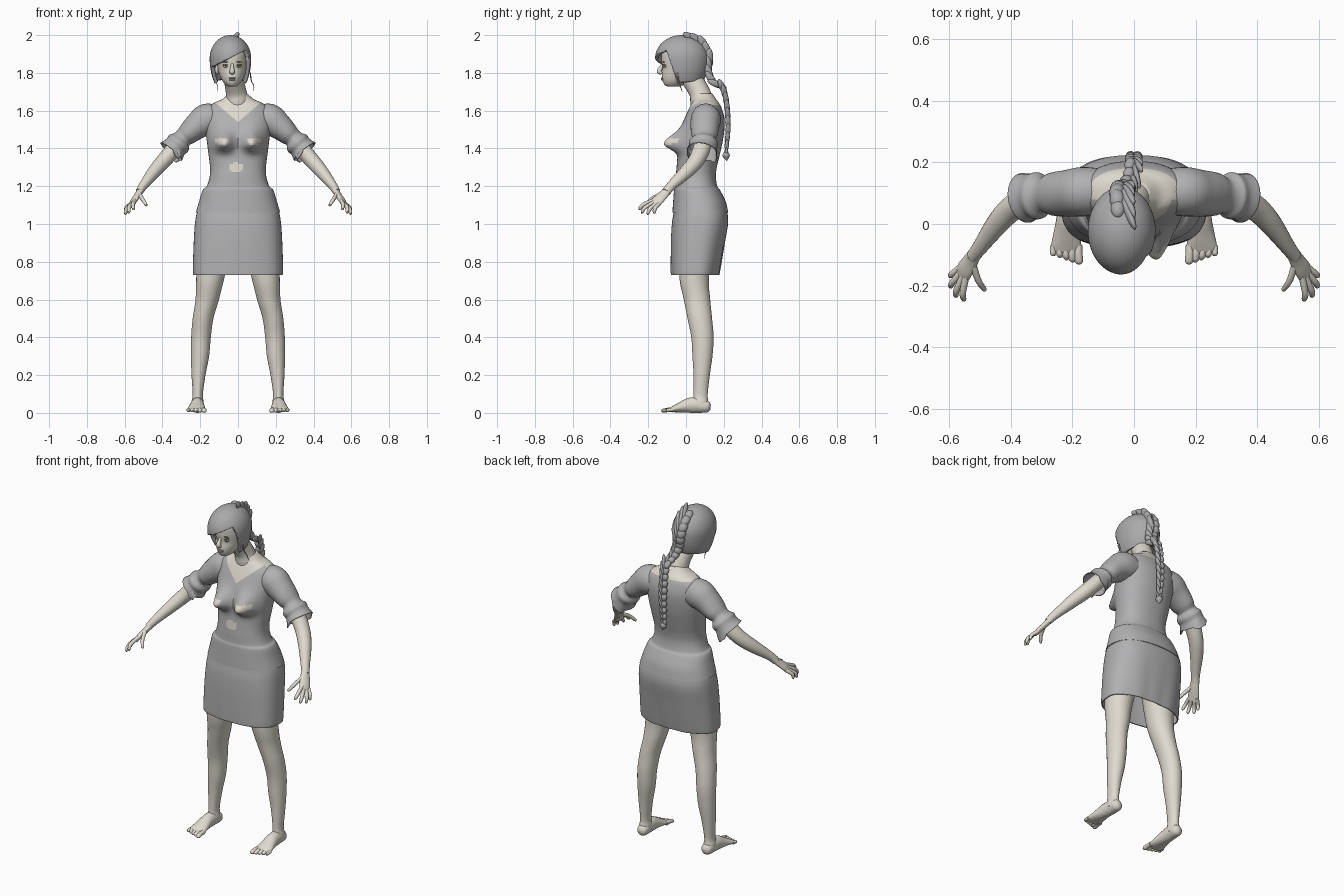
import bpy, bmesh, math
from mathutils import Vector, Matrix

cube = bpy.data.objects.get("Cube")
if cube:
    bpy.data.objects.remove(cube, do_unlink=True)


def material(name, rgb):
    m = bpy.data.materials.new(name)
    m.use_nodes = True
    m.diffuse_color = (*rgb, 1)
    m.node_tree.nodes["Principled BSDF"].inputs["Base Color"].default_value = (*rgb, 1)
    return m


SKIN = material("pale_skin", (0.74, 0.70, 0.62))
CLOTH = material("grey_cloth", (0.44, 0.44, 0.45))
HAIR = material("grey_hair", (0.40, 0.40, 0.41))
DARK = material("dark_features", (0.16, 0.15, 0.14))
LIPS = material("lips", (0.50, 0.42, 0.37))


def finish(name, bm, *mats):
    bmesh.ops.recalc_face_normals(bm, faces=bm.faces)
    for f in bm.faces:
        f.smooth = True
    mesh = bpy.data.meshes.new(name)
    bm.to_mesh(mesh)
    bm.free()
    for m in mats:
        mesh.materials.append(m)
    mesh.set_sharp_from_angle(angle=math.radians(50))
    ob = bpy.data.objects.new(name, mesh)
    bpy.context.collection.objects.link(ob)
    return ob


def spline(rows, steps):
    """Smooth interpolation through rows of numbers."""
    out = []
    for i in range(len(rows) - 1):
        quad = [rows[max(0, i - 1)], rows[i], rows[i + 1], rows[min(len(rows) - 1, i + 2)]]
        for k in range(steps):
            t = k / steps
            out.append([b + (c - a) * t / 2 + (a - 2.5 * b + 2 * c - d / 2) * t * t
                        + (1.5 * (b - c) + (d - a) / 2) * t ** 3 for a, b, c, d in zip(*quad)])
    return out + [list(rows[-1])]


def loft(rings, caps=True):
    bm = bmesh.new()
    rows = [[bm.verts.new(p) for p in ring] for ring in rings]
    n = len(rows[0])
    for a, b in zip(rows, rows[1:]):
        for i in range(n):
            bm.faces.new((a[i], a[(i + 1) % n], b[(i + 1) % n], b[i]))
    if caps:
        bm.faces.new(rows[0])
        bm.faces.new(rows[-1])
    return bm


def body_loft(rows, power=2.0, n=96, steps=6, caps=True):
    """Rows: height, centre x, half width, front y, back y."""
    rings = []
    for z, cx, w, yf, yb in spline(rows, steps):
        ring = []
        for i in range(n):
            a = 2 * math.pi * i / n
            c, s = math.cos(a), math.sin(a)
            x = math.copysign(abs(c) ** (2 / power), c) * w
            y = math.copysign(abs(s) ** (2 / power), s) * (yb - yf) / 2
            ring.append((cx + x, (yf + yb) / 2 + y, z))
        rings.append(ring)
    return loft(rings, caps)


def tube(name, rows, mat, side=(0, 1, 0), sx=1, n=20, steps=5, caps=True):
    """Rows: x, y, z, radius along side, other radius."""
    pts = spline(rows, steps)
    pos = [Vector(p[:3]) for p in pts]
    rings = []
    for i, p in enumerate(pts):
        t = (pos[min(i + 1, len(pos) - 1)] - pos[max(i - 1, 0)]).normalized()
        u = Vector(side)
        u = (u - t * u.dot(t)).normalized()
        v = t.cross(u)
        ring = [pos[i] + u * p[3] * math.cos(k * math.tau / n) + v * p[4] * math.sin(k * math.tau / n)
                for k in range(n)]
        rings.append([(q.x * sx, q.y, q.z) for q in ring])
    return finish(name, loft(rings, caps), mat)


def ball(name, loc, scale, mat, rot=0):
    bm = bmesh.new()
    mtx = Matrix.Translation(loc) @ Matrix.Rotation(rot, 4, 'Y') @ Matrix.Diagonal((*scale, 1))
    bmesh.ops.create_uvsphere(bm, u_segments=20, v_segments=12, radius=1, matrix=mtx)
    return finish(name, bm, mat)


def cut(bm, co, no):
    bmesh.ops.bisect_plane(bm, geom=bm.verts[:] + bm.edges[:] + bm.faces[:], plane_co=co, plane_no=no)


# Shirt with bust, scooped neckline and worn-through patches
bm = body_loft([(1.06, 0, .224, -.072, .224), (1.12, 0, .206, -.068, .21), (1.18, 0, .187, -.063, .18),
                (1.20, 0, .166, -.058, .166), (1.25, 0, .15, -.055, .158), (1.30, 0, .148, -.05, .163),
                (1.36, 0, .155, -.045, .177), (1.43, 0, .164, -.04, .193), (1.50, 0, .172, -.03, .203),
                (1.56, 0, .174, -.008, .203), (1.61, 0, .165, .015, .19), (1.64, 0, .13, .03, .175),
                (1.66, 0, .085, .037, .16), (1.69, 0, .05, .04, .14)], power=2.3)
for v in bm.verts:
    if v.co.y < .05:
        dz = v.co.z - 1.425
        fall = (dz / (.06 if dz > 0 else .04)) ** 2 + ((abs(v.co.x) - .075) / .05) ** 2
        v.co.y -= .085 * math.exp(-fall)
for sx in (1, -1):
    cut(bm, (0, 0, 1.54), (-.85 * sx, 0, 1))
cut(bm, (0, 0, 1.63), (0, 0, 1))
for f in bm.faces:
    x, y, z = f.calc_center_median()
    neckline = z > (1.54 + .85 * abs(x) if y < .08 else 1.63)
    bust = ((abs(x) - .085) / .04) ** 2 + ((z - 1.44) / .02) ** 2 < 1
    belly = ((x + .01) / .04) ** 2 + ((z - 1.30) / .025) ** 2 < 1
    f.material_index = int(neckline or (y < 0 and (bust or belly)))
finish("shirt", bm, CLOTH, SKIN)

# Skirt, hollow from below
bm = body_loft([(.73, 0, .236, -.08, .175), (.76, 0, .238, -.081, .181), (.90, 0, .234, -.08, .205),
                (1.0, 0, .228, -.075, .222), (1.06, 0, .218, -.066, .219), (1.12, 0, .198, -.06, .203)],
               power=2.5, caps=False)
for v in bm.verts:
    a = math.atan2(v.co.y - .05, v.co.x)
    v.co.xy *= 1 + .01 * math.sin(9 * a) * max(0, 1.05 - v.co.z) / .32
skirt = finish("skirt", bm, CLOTH)
mod = skirt.modifiers.new("thickness", 'SOLIDIFY')
mod.thickness = .006

# Limbs, mirrored
for sx, tag in ((1, "left"), (-1, "right")):
    sleeve = tube(tag + "_sleeve", [
        (.11, .105, 1.55, .075, .075), (.165, .105, 1.552, .08, .085), (.215, .1, 1.52, .076, .072),
        (.265, .097, 1.477, .07, .058), (.293, .094, 1.452, .058, .05), (.312, .092, 1.43, .076, .066),
        (.332, .09, 1.408, .074, .064), (.353, .085, 1.383, .082, .074)], CLOTH, sx=sx, n=32, caps=False)
    for v in sleeve.data.vertices:
        if abs(v.co.x) > .31 and v.co.z < 1.39:
            v.co.z -= .012 * (1 + math.sin(v.co.y * 90))
    mod = sleeve.modifiers.new("thickness", 'SOLIDIFY')
    mod.thickness = .004
    tube(tag + "_arm", [(.29, .093, 1.45, .045, .042), (.345, .08, 1.39, .046, .042),
                        (.397, .05, 1.33, .042, .04), (.445, 0, 1.275, .037, .035),
                        (.50, -.075, 1.205, .026, .024), (.523, -.105, 1.17, .024, .02)], SKIN, sx=sx)
    across = (.5, .8, -.3)
    tube(tag + "_palm", [(.515, -.095, 1.183, .022, .018), (.53, -.12, 1.155, .028, .016),
                         (.55, -.15, 1.125, .032, .015), (.562, -.172, 1.102, .03, .011)], SKIN, across, sx)
    fingers = {"index": ((.547, -.185, 1.117), (.553, -.25, 1.078)),
               "middle": ((.558, -.178, 1.107), (.580, -.237, 1.060)),
               "ring": ((.566, -.163, 1.100), (.598, -.205, 1.052)),
               "little": ((.570, -.145, 1.100), (.598, -.170, 1.058)),
               "thumb": ((.522, -.125, 1.160), (.484, -.218, 1.098))}
    for label, (a, b) in fingers.items():
        a, b = Vector(a), Vector(b)
        m = a.lerp(b, .55) + Vector((.006, -.004, .008))
        base = a.lerp(b, -.2)
        tube(f"{tag}_{label}_finger", [(*base, .011, .011), (*m, .0105, .0105),
                                       (*a.lerp(b, .93), .008, .008), (*b, .002, .002)], SKIN, across, sx, n=10)
    legs = [(0, .214, .034, .038, .118), (.06, .214, .032, .037, .118), (.10, .213, .027, .04, .115),
            (.20, .209, .037, .04, .126), (.30, .201, .048, .034, .14), (.40, .196, .052, .028, .146),
            (.50, .185, .055, .008, .138), (.60, .163, .062, -.012, .128), (.72, .146, .075, -.035, .122),
            (.95, .12, .1, -.04, .15)]
    finish(tag + "_leg", body_loft([(z + .03 * (z < .03), sx * x, w, f, b) for z, x, w, f, b in legs], n=32), SKIN)
    tube(tag + "_foot", [(.213, .13, .03, .012, .014), (.213, .115, .032, .03, .03), (.214, .07, .04, .034, .04),
                         (.216, .02, .04, .036, .04), (.218, -.03, .029, .043, .027),
                         (.22, -.07, .019, .049, .016), (.22, -.09, .014, .045, .01)], SKIN, (1, 0, 0), sx)
    for i in range(5):
        x, r = .181 + .0205 * i, .0135 - .001 * i
        tube(f"{tag}_toe_{i + 1}", [(x, -.07, .016, r, r), (x, -.095, .016, r, r * .9),
                                    (x - .002, -.122 + .007 * i, .011, r, r * .8),
                                    (x - .002, -.132 + .007 * i, .01, .003, .003)], SKIN, (1, 0, 0), sx, n=10)

# Neck and head
tube("neck", [(0, .1, 1.6, .075, .07), (-.003, .085, 1.65, .063, .063), (-.01, .07, 1.7, .055, .055),
              (-.022, .035, 1.76, .052, .055), (-.03, 0, 1.8, .05, .05)], SKIN, (1, 0, 0))
CX = -.031
finish("head", body_loft([(1.727, CX, .018, -.095, -.04), (1.735, CX, .032, -.112, -.015),
                          (1.755, CX, .05, -.123, .02), (1.785, CX, .065, -.127, .06), (1.82, CX, .075, -.124, .08),
                          (1.87, CX, .08, -.13, .09), (1.92, CX, .075, -.125, .085),
                          (1.97, CX, .04, -.08, .04)], n=40), SKIN)
tube("nose", [(CX, -.122, 1.85, .007, .005), (CX, -.132, 1.828, .009, .01), (CX, -.142, 1.807, .014, .013),
              (CX, -.127, 1.797, .012, .006)], SKIN, (1, 0, 0), n=12)
ball("upper_lip", (CX, -.126, 1.772), (.022, .007, .004), LIPS)
ball("lower_lip", (CX, -.124, 1.764), (.018, .008, .005), LIPS)
for s, tag in ((1, "left"), (-1, "right")):
    x = CX + s * .034
    ball(tag + "_eye", (x, -.112, 1.835), (.015, .010, .007), SKIN)
    ball(tag + "_iris", (x, -.121, 1.835), (.005, .003, .006), DARK)
    ball(tag + "_lashes", (x, -.115, 1.842), (.017, .009, .003), DARK)
    ball(tag + "_brow", (x, -.119, 1.858), (.019, .007, .003), DARK, s * .15)
    ball(tag + "_ear", (CX + s * .08, -.01, 1.82), (.01, .02, .03), SKIN)

# Hair cap with a diagonal swept fringe
bm = bmesh.new()
bmesh.ops.create_uvsphere(bm, u_segments=64, v_segments=40, radius=1)
for v in bm.verts:
    v.co = Vector((-.04 + v.co.x * .11, -.022 + v.co.y * .142, 1.875 + v.co.z * (.125 if v.co.z > 0 else .2)))
slope = .5
cut(bm, (CX, 0, 1.885), (-slope, 0, 1))
cut(bm, (0, -.07, 1.82), (0, 1, .35))
cut(bm, (0, 0, 1.75), (0, -.15, 1))
gone = []
for f in bm.faces:
    c = f.calc_center_median()
    below_fringe = c.z < 1.885 + slope * (c.x - CX)
    in_face = c.y + .07 + .35 * (c.z - 1.82) < 0
    if (below_fringe and in_face) or c.z < 1.75 + .15 * c.y:
        gone.append(f)
bmesh.ops.delete(bm, geom=gone, context='FACES')
hair = finish("hair", bm, HAIR)
mod = hair.modifiers.new("thickness", 'SOLIDIFY')
mod.thickness = .018
for label, x in (("left", .066), ("right", -.125)):
    tube(label + "_loose_strand", [(x, -.05, 1.80, .006, .004), (x + .004, -.04, 1.76, .004, .003),
                                   (x + .018, -.03, 1.73, .003, .002), (x + .016, -.02, 1.70, .001, .001)],
         HAIR, n=6)

# Braid: overlapping slanted lobes along a path, widest on the head
path = spline([(-.035, .035, 1.982, 1.5), (-.037, .09, 1.945, 1.6), (-.033, .118, 1.88, 1.5),
               (-.024, .118, 1.81, 1.3), (-.008, .145, 1.752, 1.1), (0, .19, 1.725, 1.1), (0, .211, 1.66, 1.05),
               (0, .22, 1.58, 1), (0, .222, 1.50, .95), (0, .216, 1.42, .8), (0, .212, 1.36, .6)], 12)
bm = bmesh.new()
last, flip = None, 1
for i, (x, y, z, w) in enumerate(path[:-1]):
    p = Vector((x, y, z))
    if last and (p - last).length < .016:
        continue
    last, flip = p, -flip
    t = (Vector(path[i + 1][:3]) - p).normalized()
    u = Vector((1, 0, 0))
    u = (u - t * u.x).normalized()
    frame = Matrix((u, t.cross(u), t)).transposed().to_4x4()
    mtx = (Matrix.Translation(p + u * flip * .016 * w) @ frame @ Matrix.Rotation(flip * -.6, 4, 'Y')
           @ Matrix.Diagonal((.016 * w, .021 * w, .032 * w, 1)))
    bmesh.ops.create_uvsphere(bm, u_segments=14, v_segments=10, radius=1, matrix=mtx)
finish("braid", bm, HAIR)
tube("braid_tuft", [(0, .212, 1.38, .012, .012), (0, .213, 1.36, .019, .019), (.002, .216, 1.335, .002, .002)],
     HAIR, (1, 0, 0), n=12)
